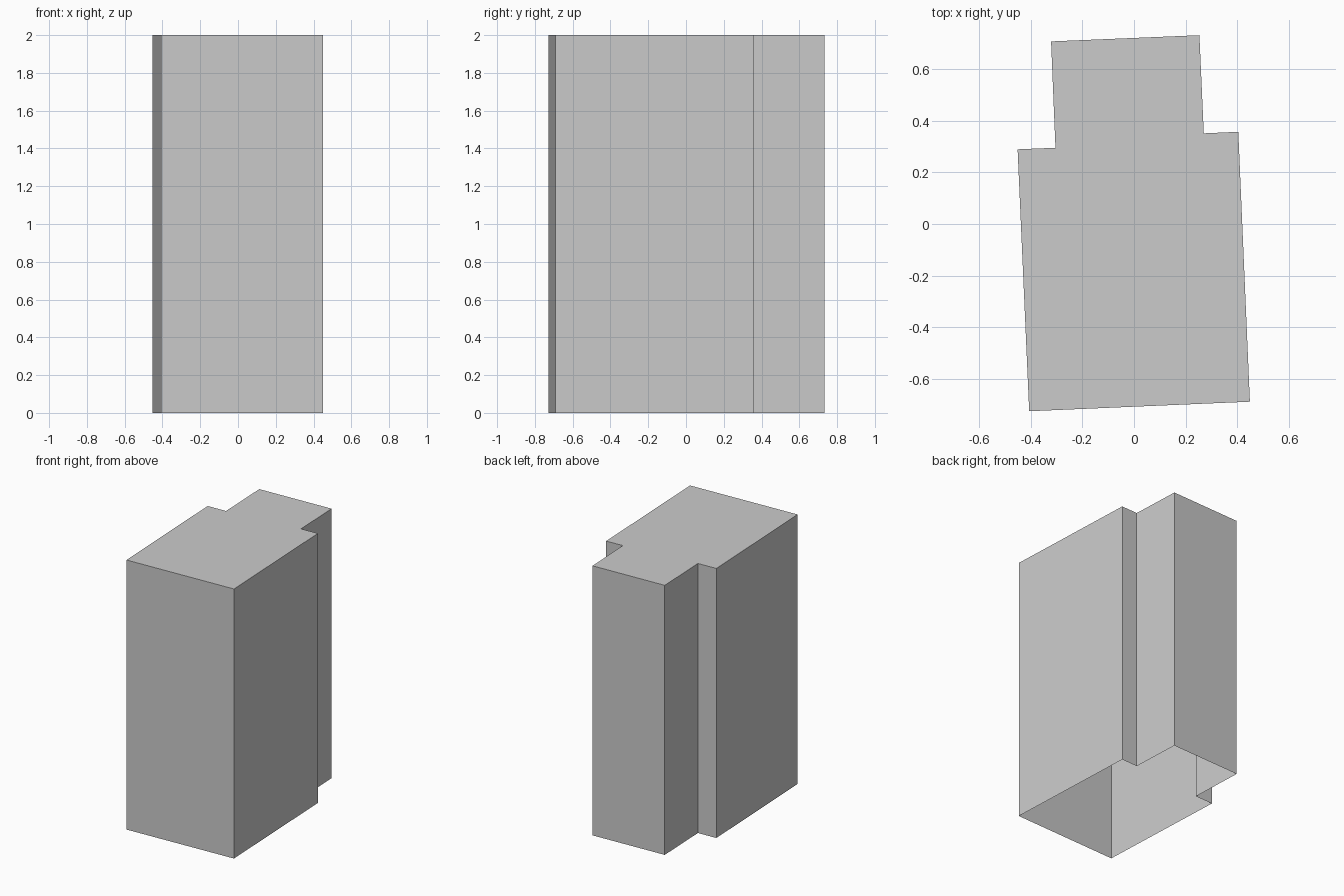
import bpy
import bmesh

cube = bpy.data.objects.get("Cube")
if cube:
    bpy.data.objects.remove(cube, do_unlink=True)

HEIGHT = 2.0

# Plain grey material
grey = bpy.data.materials.new("light grey")
grey.use_nodes = True
colour = (0.6, 0.6, 0.6, 1)
grey.diffuse_color = colour
grey.node_tree.nodes["Principled BSDF"].inputs["Base Color"].default_value = colour

# Footprint, counter-clockwise: wide front block, narrower rear wing
footprint = [(-0.407, -0.727), (0.45, -0.69), (0.405, 0.358), (0.271, 0.352),
             (0.254, 0.733), (-0.322, 0.709), (-0.305, 0.296), (-0.452, 0.29)]

# Thin walls and a flat roof, open underneath
bm = bmesh.new()
base = [bm.verts.new((x, y, 0)) for x, y in footprint]
top = [bm.verts.new((x, y, HEIGHT)) for x, y in footprint]
for i in range(len(base)):
    j = (i + 1) % len(base)
    bm.faces.new((base[i], base[j], top[j], top[i]))
bm.faces.new(top)

mesh = bpy.data.meshes.new("building_shell")
bm.to_mesh(mesh)
bm.free()
mesh.materials.append(grey)
shell = bpy.data.objects.new("building_shell", mesh)
bpy.context.collection.objects.link(shell)
